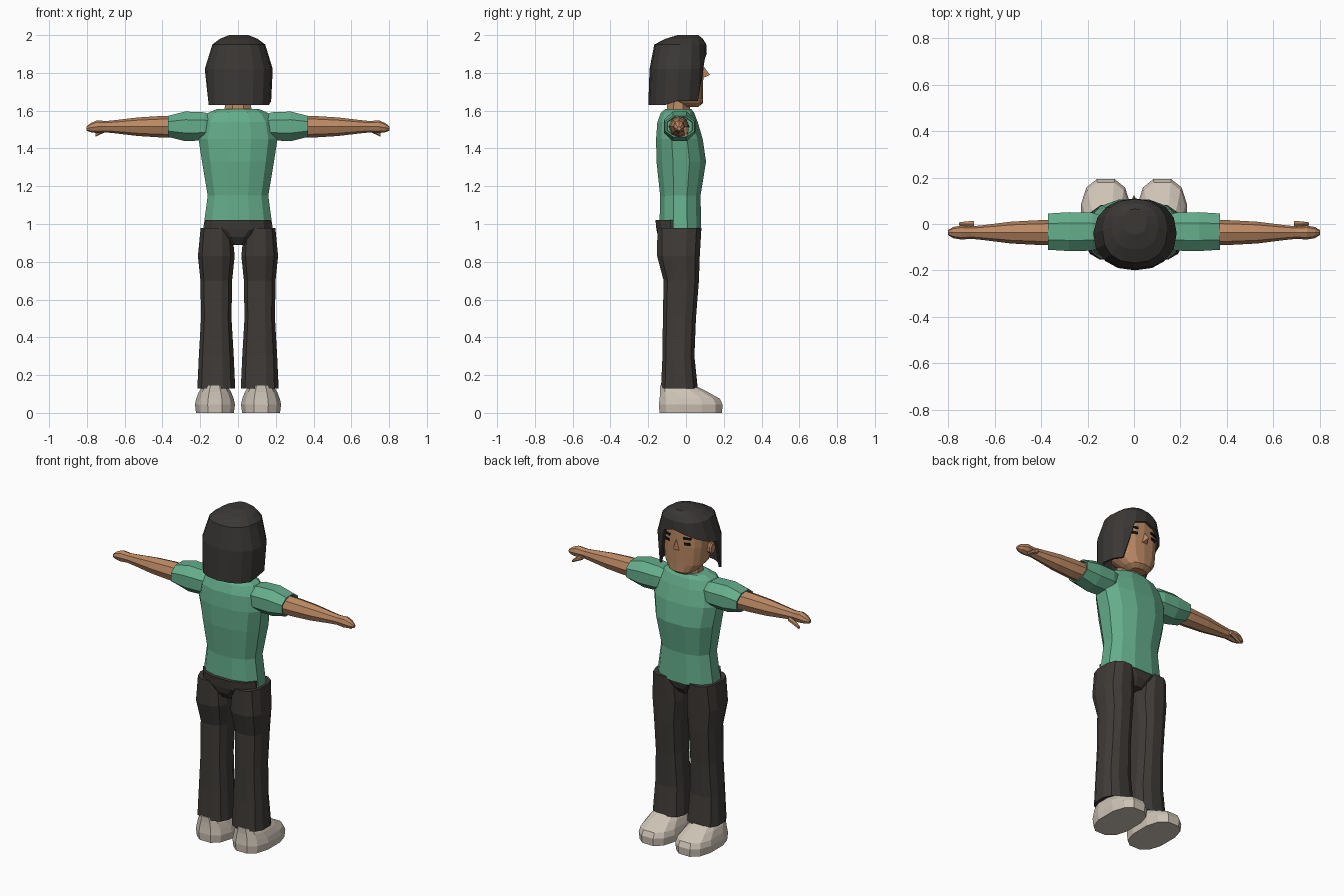
import bpy, bmesh
from math import sin, cos, pi, copysign
from mathutils import Vector

cube = bpy.data.objects.get("Cube")
if cube:
    bpy.data.objects.remove(cube, do_unlink=True)


def material(name, *rgb):
    mat = bpy.data.materials.new(name)
    mat.use_nodes = True
    mat.diffuse_color = (*rgb, 1)
    shader = next(node for node in mat.node_tree.nodes if node.type == 'BSDF_PRINCIPLED')
    shader.inputs["Base Color"].default_value = (*rgb, 1)
    return mat


skin = material("skin tan", .5, .25, .125)
green = material("shirt green", .13, .42, .26)
charcoal = material("trouser charcoal", .049, .043, .038)
brown = material("hair dark brown", .043, .039, .036)
beige = material("shoe beige", .62, .55, .47)
black = material("eye black", .008, .007, .007)


def finish(name, bm, mat):
    """Clean the mesh up and add it to the scene as a named object."""
    bmesh.ops.remove_doubles(bm, verts=bm.verts, dist=.0005)
    bmesh.ops.recalc_face_normals(bm, faces=bm.faces)
    mesh = bpy.data.meshes.new(name)
    bm.to_mesh(mesh)
    bm.free()
    mesh.materials.append(mat)
    part = bpy.data.objects.new(name, mesh)
    bpy.context.collection.objects.link(part)
    return part


def outline(angle, square):
    """Point on a unit superellipse: a square value of 2 is round, more is boxier."""
    return [copysign(abs(value) ** (2 / square), value) for value in (cos(angle), sin(angle))]


def bridge(bm, rings):
    """Join neighbouring rings with quads and close the last ring."""
    for low, high in zip(rings, rings[1:]):
        for i in range(len(low)):
            bm.faces.new((low[i - 1], low[i], high[i], high[i - 1]))
    bm.faces.new(rings[-1])


def loft(name, mat, centre, sections, sides=8, square=2, turned=True, mirror=1, sideways=False):
    """Skin over sections of (station, first radius, second radius, second shift).
    Upright parts stack along z; sideways parts run out along x."""
    bm = bmesh.new()
    rings = []
    for station, first, second, *shift in sections:
        ring = []
        for i in range(sides):
            u, v = outline((i + turned / 2) * 2 * pi / sides, square)
            u = centre[0] + first * u
            v = centre[1] + second * v + sum(shift)
            point = (station * mirror, u, v) if sideways else (u * mirror, v, station)
            ring.append(bm.verts.new(point))
        rings.append(ring)
    bridge(bm, rings)
    bm.faces.new(rings[0])
    return finish(name, bm, mat)


def plate(name, mat, centre, size, angle):
    """Thin painted detail lying on the face."""
    bm = bmesh.new()
    bmesh.ops.create_cube(bm, size=1)
    bmesh.ops.scale(bm, vec=size, verts=bm.verts)
    part = finish(name, bm, mat)
    part.location = centre
    part.rotation_euler.z = angle


# Shirt body, pelvis and neck
loft("shirt_body", green, (0, -.03), [
    (.97, .19, .114), (1.15, .165, .11), (1.33, .196, .135, .005), (1.45, .215, .127, -.005),
    (1.54, .195, .11, -.015), (1.59, .16, .09, -.015), (1.61, .11, .07, -.01)],
    sides=12, square=2.4)
loft("pelvis", charcoal, (0, -.04), [
    (.89, .05, .08), (.93, .1, .11), (.97, .185, .12), (1.02, .18, .12, -.005)],
    sides=12, square=2.4)
loft("neck", skin, (0, -.04), [(1.56, .08, .07), (1.7, .07, .06)])

# Head, with the face on the +y side
loft("head", skin, (0, -.02), [
    (1.62, .05, .04, .045), (1.64, .08, .07, .04), (1.69, .12, .1, .01),
    (1.8, .135, .112), (1.9, .13, .11), (1.96, .09, .08)],
    sides=16, square=2.5, turned=False)

# Nose: a small wedge
bm = bmesh.new()
tip, top, left, right = [bm.verts.new(point) for point in (
    (0, .126, 1.79), (0, .09, 1.84), (-.02, .085, 1.77), (.02, .085, 1.77))]
for corners in ((tip, top, left), (tip, left, right), (tip, right, top), (top, left, right)):
    bm.faces.new(corners)
finish("nose", bm, skin)

# Hair shell: an arched fringe, long at the back and on the left, tucked behind the right ear
hair_profile = [  # height, middle, half width, half depth
    (1.62, -.05, .17, .15), (1.82, -.04, .18, .153),
    (1.95, -.03, .14, .138), (1.98, -.01, .1, .1), (2, .01, .05, .055)]
columns = 16


def hem_height(column):
    if 3 <= column <= 8:
        return 1.9 - .02 * abs(column - 4)
    return 1.65 if column < 3 else 1.63


def hair_point(height, column):
    for low, high in zip(hair_profile, hair_profile[1:]):
        if height <= high[0]:
            break
    share = (height - low[0]) / (high[0] - low[0])
    middle, width, depth = Vector(low[1:]).lerp(Vector(high[1:]), share)
    u, v = outline(2 * pi * column / columns, 2.3)
    return width * u + .004, middle + depth * v, height


bm = bmesh.new()
bridge(bm, [[bm.verts.new(hair_point(max(section[0], hem_height(column)), column))
             for column in range(columns)] for section in hair_profile])
hair = finish("hair", bm, brown)
shell = hair.modifiers.new("thickness", 'SOLIDIFY')
shell.thickness = .014
shell.offset = -1

for side, mirror in (("left", 1), ("right", -1)):
    # Eye, eyebrow and ear
    tilt = -.3 * mirror
    plate(side + "_eye", black, (.066 * mirror, .083, 1.82), (.036, .009, .014), tilt)
    plate(side + "_eyebrow", black, (.066 * mirror, .083, 1.853), (.044, .009, .012), tilt)
    loft(side + "_ear", skin, (-.035, 1.775), [
        (.125, .02, .03), (.15, .026, .038), (.158, .02, .03)],
        mirror=mirror, sideways=True)

    # Sleeve with a recessed cuff
    loft(side + "_sleeve", green, (-.033, 1.517), [
        (.13, .07, .065), (.18, .088, .08), (.28, .09, .084),
        (.37, .084, .06), (.37, .074, .053), (.35, .07, .05)],
        square=2.2, mirror=mirror, sideways=True)

    # Arm, flattened hand and thumb
    loft(side + "_arm", skin, (-.037, 1.515), [
        (.3, .056, .058), (.42, .053, .056), (.53, .047, .049), (.65, .032, .035),
        (.7, .027, .03), (.745, .03, .034), (.78, .024, .024, -.005), (.803, .01, .01, -.01)],
        turned=False, mirror=mirror, sideways=True)
    loft(side + "_thumb", skin, (0, 1.49), [
        (.69, .015, .013, .015), (.725, .013, .014), (.755, .008, .009, -.02)],
        sides=6, mirror=mirror, sideways=True)

    # Trouser leg and shoe
    loft(side + "_trouser_leg", charcoal, (.115, -.035), [
        (.13, .103, .1), (.3, .095, .087, -.005), (.5, .083, .09),
        (.7, .086, .096, .01), (.83, .1, .116, -.005), (.98, .085, .12)],
        sides=12, square=2.5, mirror=mirror)
    loft(side + "_shoe", beige, (.122, .025), [
        (0, .103, .17), (.045, .109, .173), (.075, .102, .164, -.005),
        (.11, .088, .13, -.035), (.145, .066, .094, -.07)],
        sides=12, square=2.6, mirror=mirror)
